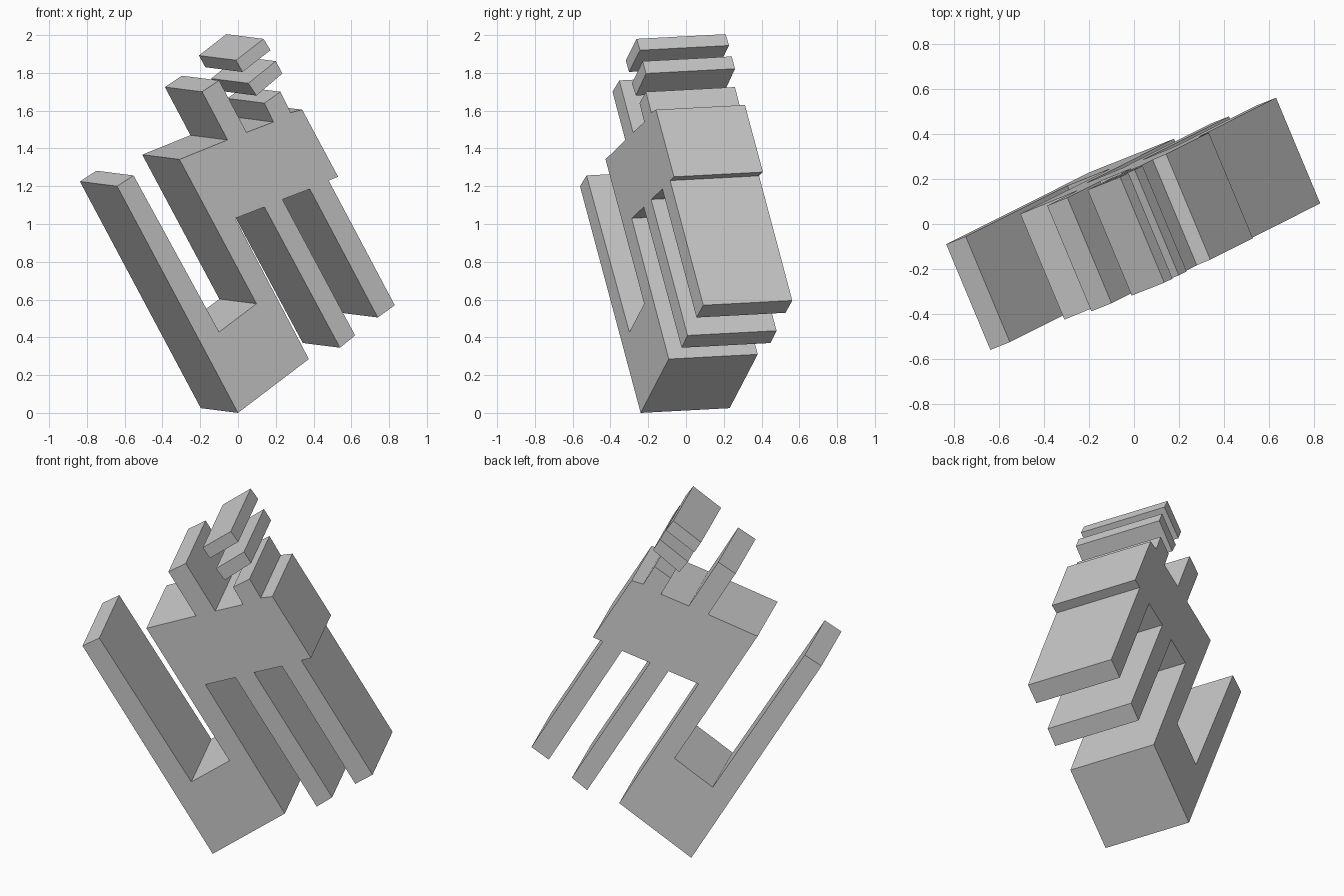
import bpy, bmesh
from mathutils import Vector

if "Cube" in bpy.data.objects:
    bpy.data.objects.remove(bpy.data.objects["Cube"])

# Every part is a flat profile on one tilted front plane, pushed back along DEPTH
DEPTH = Vector((-0.197, 0.471, 0.025))


def on_plane(x, z):
    return Vector((x, -0.24 + 0.427 * x - 0.04 * z, z))


def slab(name, profile):
    bm = bmesh.new()
    face = bm.faces.new([bm.verts.new(on_plane(x, z)) for x, z in profile])
    out = bmesh.ops.extrude_face_region(bm, geom=[face], use_keep_orig=True)
    verts = [g for g in out["geom"] if isinstance(g, bmesh.types.BMVert)]
    bmesh.ops.translate(bm, verts=verts, vec=DEPTH)
    bmesh.ops.recalc_face_normals(bm, faces=bm.faces)
    mesh = bpy.data.meshes.new(name)
    bm.to_mesh(mesh)
    bm.free()
    obj = bpy.data.objects.new(name, mesh)
    bpy.context.collection.objects.link(obj)
    return obj


# Main body, counter-clockwise from the lowest corner
slab("body", [
    # foot and first gap
    (0, 0), (0.375, 0.285), (-0.015, 1.03), (0.14, 1.09),
    # middle leg, second gap and right leg
    (0.54, 0.345), (0.62, 0.41), (0.235, 1.13), (0.38, 1.185),
    (0.74, 0.505), (0.83, 0.57), (0.48, 1.23),
    # right shoulder and short prong
    (0.53, 1.25), (0.34, 1.605), (0.28, 1.59), (0.225, 1.70),
    (0.14, 1.64), (0.188, 1.54),
    # tall prong and left shoulder
    (0.045, 1.485), (-0.10, 1.76), (-0.19, 1.70), (-0.055, 1.445),
    (-0.31, 1.342),
    # slot and left arm
    (0.098, 0.578), (-0.10, 0.428), (-0.553, 1.257), (-0.64, 1.20),
])

# Two loose bars above the short prong
slab("lower_bar", [(0.098, 1.68), (0.235, 1.797), (0.20, 1.862), (0.055, 1.745)])
slab("upper_bar", [(0.024, 1.805), (0.172, 1.92), (0.135, 1.98), (-0.01, 1.867)])
